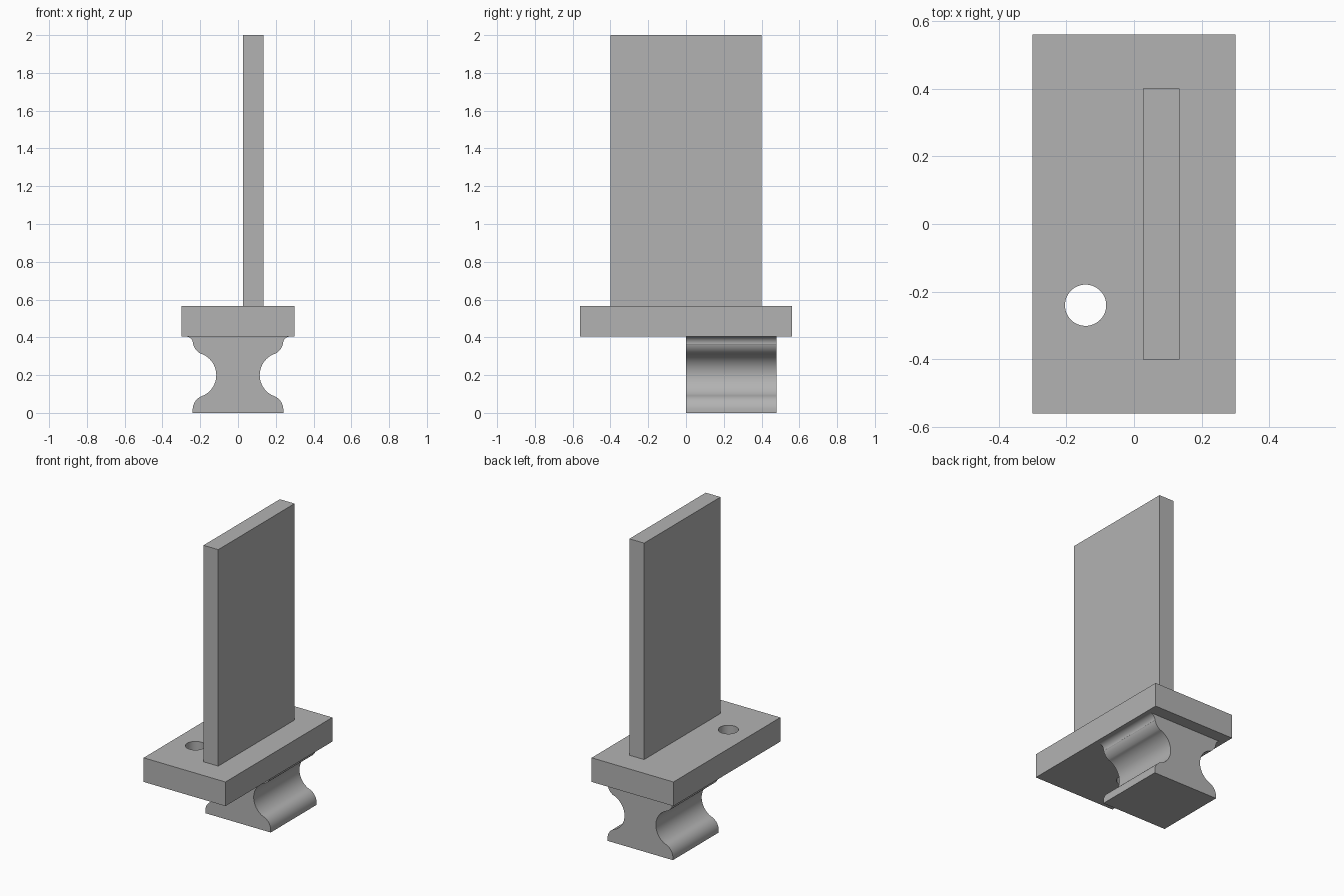
import bpy, bmesh
from math import sin, cos, radians
from mathutils import Vector

cube = bpy.data.objects.get("Cube")
if cube:
    bpy.data.objects.remove(cube)

grey = bpy.data.materials.new("plain grey")
grey.use_nodes = True
colour = (0.45, 0.45, 0.45, 1)
grey.diffuse_color = colour
grey.node_tree.nodes["Principled BSDF"].inputs["Base Color"].default_value = colour


def finish(bm, name):
    bmesh.ops.recalc_face_normals(bm, faces=bm.faces)
    mesh = bpy.data.meshes.new(name)
    bm.to_mesh(mesh)
    bm.free()
    mesh.materials.append(grey)
    obj = bpy.data.objects.new(name, mesh)
    bpy.context.collection.objects.link(obj)
    return obj


def box(name, low, high):
    bm = bmesh.new()
    bmesh.ops.create_cube(bm, size=1)
    low, high = Vector(low), Vector(high)
    bmesh.ops.scale(bm, vec=high - low, verts=bm.verts)
    bmesh.ops.translate(bm, vec=(low + high) / 2, verts=bm.verts)
    return finish(bm, name)


def arc(cx, cz, r, start, end, steps=12):
    angles = [radians(start + (end - start) * i / steps) for i in range(steps + 1)]
    return [(cx + r * cos(a), cz + r * sin(a)) for a in angles]


def smooth(obj):
    bpy.ops.object.select_all(action="DESELECT")
    obj.select_set(True)
    bpy.context.view_layer.objects.active = obj
    bpy.ops.object.shade_smooth_by_angle(angle=radians(35))


PLATE_BOTTOM, PLATE_TOP = 0.405, 0.565

# Upright blade
box("blade", (0.027, -0.4, PLATE_TOP), (0.135, 0.4, 2))

# Platform with a round through hole
platform = box("platform", (-0.3, -0.56, PLATE_BOTTOM), (0.3, 0.56, PLATE_TOP))
bm = bmesh.new()
bmesh.ops.create_cone(bm, cap_ends=True, segments=48, radius1=0.061, radius2=0.061, depth=0.4)
bmesh.ops.translate(bm, vec=(-0.143, -0.24, 0.48), verts=bm.verts)
cutter = finish(bm, "hole_cutter")
cut = platform.modifiers.new("hole", "BOOLEAN")
cut.object = cutter
cut.solver = "EXACT"
bpy.context.view_layer.objects.active = platform
platform.select_set(True)
bpy.ops.object.modifier_apply(modifier=cut.name)
bpy.data.objects.remove(cutter)
smooth(platform)

# Waisted root: foot rounding, waist groove, shoulder, fillet under the platform
side = [(0.24, 0)]
side += arc(0.16, 0.016, 0.08, 0, 67)
side += arc(0.235, 0.2, 0.12, 247, 113, 24)[1:]
side += arc(0.16, 0.384, 0.08, -67, -14)[1:]
side += arc(0.278, 0.365, 0.04, 180, 90)
outline = side + [(-x, z) for x, z in reversed(side)]
bm = bmesh.new()
face = bm.faces.new([bm.verts.new((x, 0, z)) for x, z in outline])
extruded = bmesh.ops.extrude_face_region(bm, geom=[face])["geom"]
bmesh.ops.translate(bm, vec=(0, 0.48, 0),
                    verts=[v for v in extruded if isinstance(v, bmesh.types.BMVert)])
smooth(finish(bm, "root"))
